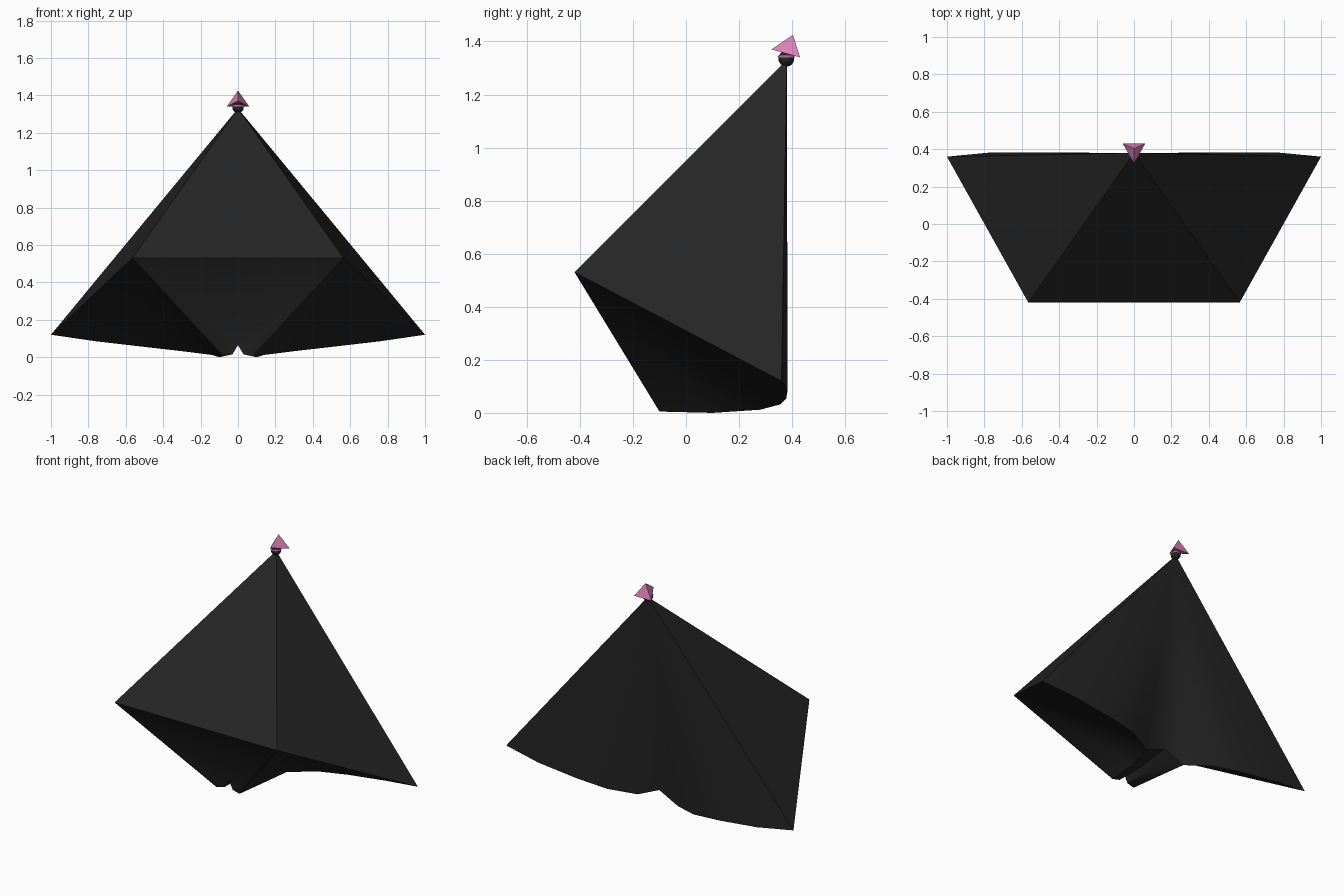
import bpy, bmesh, math

if "Cube" in bpy.data.objects:
    bpy.data.objects.remove(bpy.data.objects["Cube"])


def material(name, rgb):
    m = bpy.data.materials.new(name)
    m.diffuse_color = (*rgb, 1)
    m.use_nodes = True
    m.node_tree.nodes["Principled BSDF"].inputs["Base Color"].default_value = m.diffuse_color
    return m


charcoal = material("charcoal", (0.018, 0.018, 0.018))
pink = material("pink", (0.71, 0.22, 0.48))


def finish(ob, name, mat, angle=40):
    ob.name = name
    ob.data.materials.clear()
    ob.data.materials.append(mat)
    bpy.ops.object.select_all(action='DESELECT')
    ob.select_set(True)
    bpy.context.view_layer.objects.active = ob
    bpy.ops.object.shade_smooth_by_angle(angle=math.radians(angle))


def mesh_object(name, faces, mat, angle=40):
    """Build a closed shell from faces given as corner points."""
    bm = bmesh.new()
    for f in faces:
        bm.faces.new([bm.verts.new(p) for p in f])
    bmesh.ops.remove_doubles(bm, verts=bm.verts, dist=0.0005)
    bmesh.ops.recalc_face_normals(bm, faces=bm.faces)
    me = bpy.data.meshes.new(name)
    bm.to_mesh(me)
    bm.free()
    ob = bpy.data.objects.new(name, me)
    bpy.context.collection.objects.link(ob)
    finish(ob, name, mat, angle)


# Winged body: right-half key points, mirrored to the left
apex = (0, 0.38, 1.33)
corner = (0.565, -0.42, 0.53)
front_notch = (0, -0.09, 0.065)
rear_notch = (0, 0.27, 0.075)
keel = [(0.03, -0.095, 0.015), (0.08, -0.10, 0.005),
        (0.10, 0.10, 0.0), (0.14, 0.28, 0.012)]
trailing = [keel[-1], (0.30, 0.355, 0.032), (0.50, 0.378, 0.055),
            (0.76, 0.383, 0.085), (1.0, 0.36, 0.12)]
inner_keel = (0.03, 0.10, 0.015)


def flip(p):
    return (-p[0], p[1], p[2])


half = [(apex, corner, trailing[-1]),              # upper wing panel
        (apex, rear_notch, trailing[0]),           # fold in the back
        (corner, front_notch, keel[0]),            # beside the front notch
        (keel[0], keel[1], keel[2], inner_keel),   # keel sole
        (inner_keel, keel[2], keel[3]),
        (front_notch, keel[0], inner_keel),        # groove wall
        (front_notch, inner_keel, rear_notch),
        (inner_keel, keel[3], rear_notch)]
for a, b in zip(trailing, trailing[1:]):
    half += [(apex, a, b), (corner, a, b)]         # back panel and underside
for a, b in zip(keel, keel[1:]):
    half.append((corner, a, b))                    # keel side
faces = half + [tuple(flip(p) for p in f) for f in half]
faces += [(apex, flip(corner), corner),            # sloping front panel
          (corner, flip(corner), front_notch)]     # lower front panel
mesh_object("winged_body", faces, charcoal)

# Four-sided pointed tip on top of the body
nose, crest = (0, 0.322, 1.37), (0, 0.403, 1.425)
left, right = (-0.06, 0.43, 1.34), (0.06, 0.43, 1.34)
mesh_object("pointed_tip", [(nose, crest, left), (nose, crest, right),
                            (nose, left, right), (crest, left, right)], pink, 20)

# Small neck joint and its collar
bpy.ops.mesh.primitive_uv_sphere_add(segments=12, ring_count=8, radius=0.03,
                                     location=(0, 0.378, 1.335))
finish(bpy.context.object, "neck_joint", charcoal)
bpy.ops.mesh.primitive_torus_add(major_segments=12, minor_segments=6, major_radius=0.026,
                                 minor_radius=0.006, location=(0, 0.378, 1.342))
finish(bpy.context.object, "neck_collar", pink)
